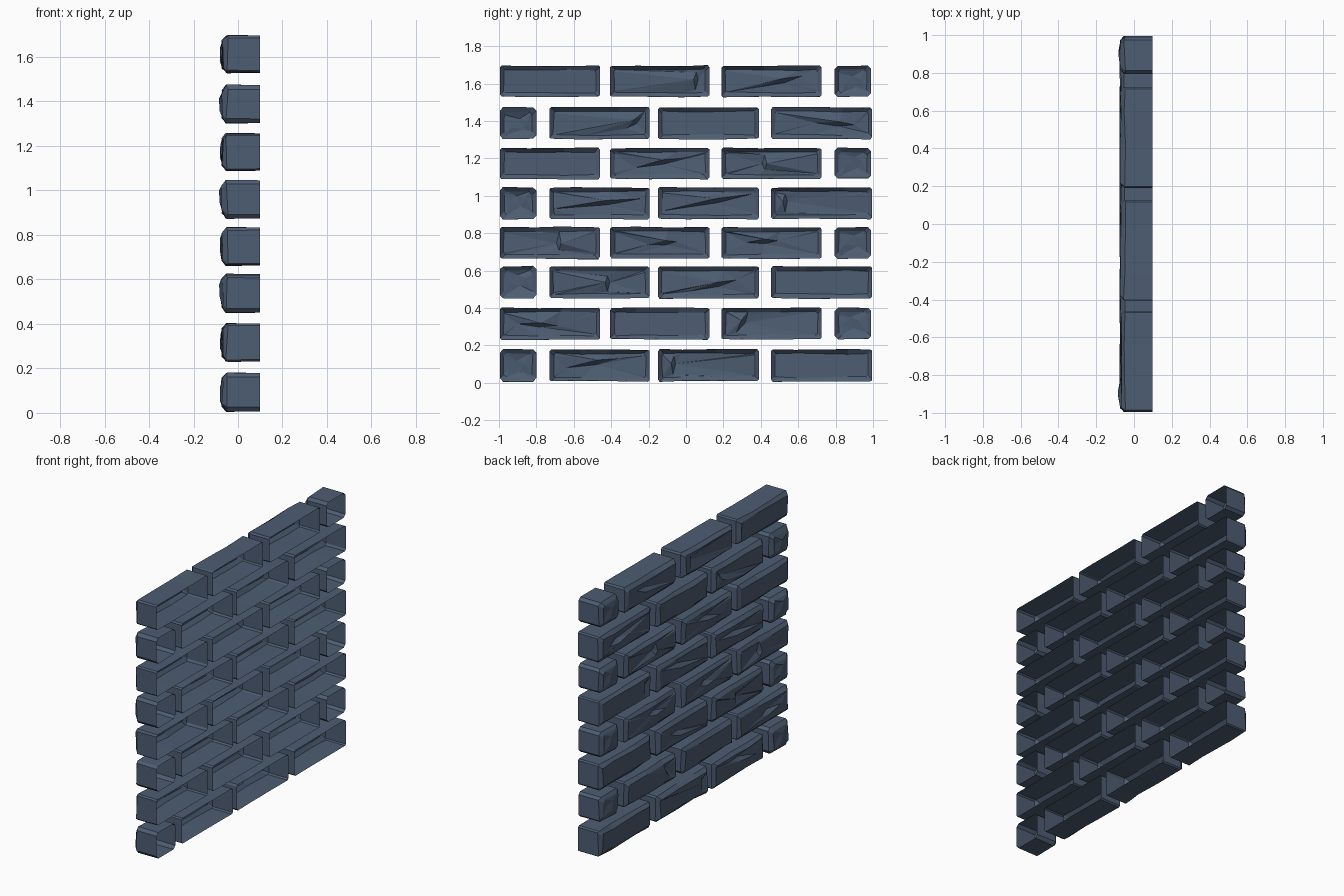
import bpy, bmesh, math, random
from mathutils import Vector

if "Cube" in bpy.data.objects:
    bpy.data.objects.remove(bpy.data.objects["Cube"])

random.seed(4)
slate = bpy.data.materials.new("slate blue")
slate.diffuse_color = (0.075, 0.11, 0.17, 1)
slate.use_nodes = True
slate.node_tree.nodes["Principled BSDF"].inputs["Base Color"].default_value = slate.diffuse_color

BACK, SHOULDER, FACE = 0.098, -0.05, -0.07
rows_z = [(0.008, 0.178), (0.232, 0.40), (0.452, 0.622), (0.664, 0.832),
          (0.876, 1.044), (1.09, 1.255), (1.304, 1.472), (1.53, 1.695)]
# brick spans along y for the two alternating courses
course_a = [(-0.995, -0.80), (-0.73, -0.195), (-0.15, 0.39), (0.455, 0.995)]
course_b = [(-0.995, -0.46), (-0.405, 0.125), (0.19, 0.725), (0.795, 0.99)]
# chipped cracks: (row, column): (y0, z0, y1, z1)
cracks = {
    (0, 1): (-.64, .08, -.36, .13), (0, 2): (-.07, .03, -.065, .16),
    (1, 0): (-.90, .315, -.69, .305), (1, 2): (.27, .27, .33, .38),
    (2, 1): (-.42, .47, -.42, .57), (2, 2): (.02, .49, .27, .55),
    (3, 0): (-.68, .81, -.68, .71), (3, 1): (-.20, .74, -.05, .755),
    (3, 2): (.32, .75, .49, .76), (4, 1): (-.71, .93, -.24, .985),
    (4, 2): (-.12, .92, .35, 1.01), (4, 3): (.53, .90, .53, 1.02),
    (5, 1): (-.27, 1.15, -.03, 1.20), (5, 2): (.42, 1.23, .42, 1.14),
    (6, 1): (-.32, 1.36, -.24, 1.42), (6, 3): (.69, 1.39, .90, 1.38),
    (7, 1): (.05, 1.55, .055, 1.67), (7, 2): (.38, 1.58, .62, 1.64),
}


def jit(a):
    return random.uniform(-a, a)


def outline(y0, y1, z0, z1, c, mids):
    """Chamfered rectangle with extra points along top and bottom."""
    pts = [(y0, z0 + c), (y0 + c, z0)] + [(m, z0) for m in mids]
    pts += [(y1 - c, z0), (y1, z0 + c), (y1, z1 - c), (y1 - c, z1)]
    pts += [(m, z1) for m in reversed(mids)] + [(y0 + c, z1), (y0, z1 - c)]
    return pts


def fill_between(bm, ring, hole, centre):
    """Triangles between two convex loops, walking round by angle."""
    def angle(v):
        return math.atan2(v.co.z - centre.y, v.co.y - centre.x)
    loops = [sorted(ring, key=angle), sorted(hole, key=angle)]
    events = sorted([(angle(v), k, i) for k in (0, 1) for i, v in enumerate(loops[k])])
    now = [loops[0][-1], loops[1][-1]]
    for _, k, i in events:
        new = loops[k][i]
        bm.faces.new((now[0], now[1], new))
        now[k] = new


def brick(row, col, y0, y1, z0, z1):
    w = y1 - y0
    small = w < 0.3
    c = 0.017 if small else 0.009
    mids = [] if small else [y0 + w * (0.33 + jit(.1)), y0 + w * (0.67 + jit(.1))]
    bm = bmesh.new()
    outer = outline(y0, y1, z0, z1, c, mids)
    inner = outline(y0 + .022, y1 - .022, z0 + .022, z1 - .022, c * .8, mids)
    back = [bm.verts.new((BACK, y, z)) for y, z in outer]
    mid = [bm.verts.new((SHOULDER, y, z)) for y, z in outer]
    front = [bm.verts.new((FACE, y, z)) for y, z in inner]
    n = len(outer)
    # tube and front chamfer
    for a, b in ((back, mid), (mid, front)):
        for i in range(n):
            j = (i + 1) % n
            bm.faces.new((a[i], a[j], b[j], b[i]))
    cap = bm.faces.new(back)

    # front face, with a crack or a raised facet let into it
    crack = cracks.get((row, col))
    if small:
        yc, zc = (y0 + y1) / 2 + jit(.015), (z0 + z1) / 2 + jit(.01)
        crack = (yc - .045, zc - .015, yc + .045, zc + .015)
    if crack:
        lo, hi = z0 + .035, z1 - .035
        a, b = (Vector((p[0], min(max(p[1], lo), hi))) for p in (crack[:2], crack[2:]))
        d = (b - a).normalized()
        side = Vector((-d.y, d.x)) * (0.03 if small else 0.012)
        m = a.lerp(b, 0.6)
        dia = [bm.verts.new((FACE, p.x, p.y)) for p in (a, m - side, b, m + side)]
        fill_between(bm, front, dia, m)
        bm.faces.new((dia[0], dia[1], dia[3]))
        bm.faces.new((dia[1], dia[2], dia[3]))
        if small:
            dia[1].co.x -= .012
            dia[3].co.x -= .006 + random.random() * .012
        else:
            dia[1].co.x -= .008
            dia[3].co.x += .02
    else:
        bm.faces.new(front)

    # hand-cut unevenness
    for v in front:
        v.co += Vector((jit(.005), jit(.003), jit(.004)))
    for a, v in zip(back, mid):
        dz = jit(.004)
        v.co.z += dz
        v.co.x += jit(.006)
        a.co.z += dz * .4
    bmesh.ops.recalc_face_normals(bm, faces=bm.faces[:])
    bm.faces.remove(cap)          # bricks are hollow and open at the back
    me = bpy.data.meshes.new("brick")
    bm.to_mesh(me)
    bm.free()
    me.materials.append(slate)
    ob = bpy.data.objects.new(f"brick_row{row + 1}_{col + 1}", me)
    bpy.context.collection.objects.link(ob)


# lay the courses
for r, (z0, z1) in enumerate(rows_z):
    for k, (y0, y1) in enumerate(course_a if r % 2 == 0 else course_b):
        brick(r, k, y0, y1, z0, z1)
